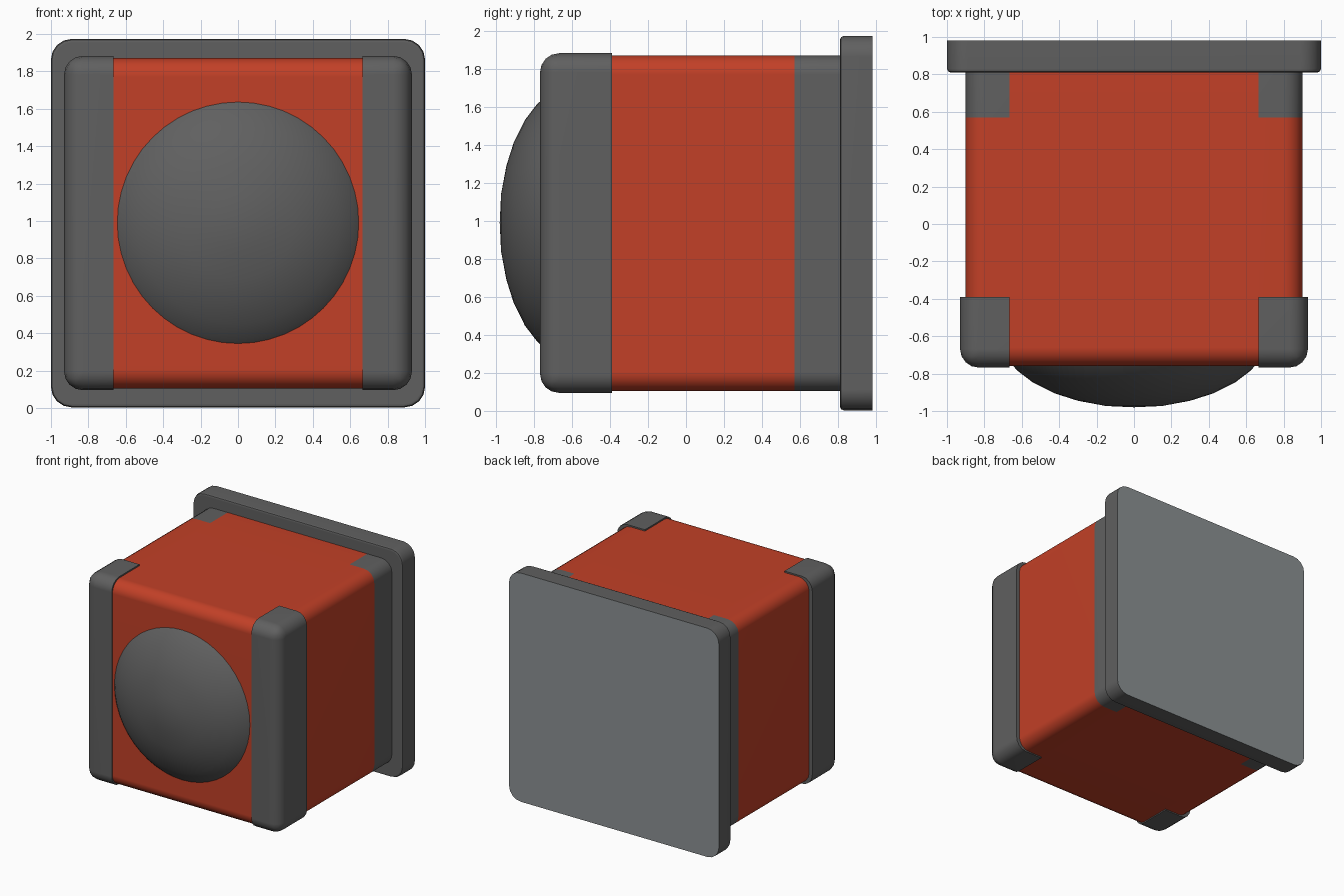
import bpy, bmesh, math
from mathutils import Vector

cube = bpy.data.objects.get("Cube")
if cube:
    bpy.data.objects.remove(cube, do_unlink=True)


def material(name, rgb):
    m = bpy.data.materials.new(name)
    m.use_nodes = True
    m.diffuse_color = (*rgb, 1)
    m.node_tree.nodes["Principled BSDF"].inputs["Base Color"].default_value = (*rgb, 1)
    return m


RED = material("red shell", (0.54, 0.051, 0.020))
DARK = material("dark grey", (0.117, 0.117, 0.117))
PALE = material("pale grey back", (0.26, 0.285, 0.295))


def rounded_box(low, high, radius, edge_rule=lambda e: True):
    """Box between two corners with the chosen edges rounded."""
    bm = bmesh.new()
    low, high = Vector(low), Vector(high)
    bmesh.ops.create_cube(bm, size=1)
    for v in bm.verts:
        v.co = [(a + b) / 2 + c * (b - a) for a, b, c in zip(low, high, v.co)]
    edges = [e for e in bm.edges if edge_rule(e)]
    bmesh.ops.bevel(bm, geom=edges, offset=radius, segments=4, profile=0.5, affect='EDGES')
    return bm


def cut(bm, co, normal, remove=False):
    """Slice along a plane; optionally drop the positive side and cap the hole."""
    res = bmesh.ops.bisect_plane(bm, geom=bm.verts[:] + bm.edges[:] + bm.faces[:],
                                 plane_co=co, plane_no=normal, clear_outer=remove)
    if remove:
        rim = [g for g in res["geom_cut"] if isinstance(g, bmesh.types.BMEdge)]
        bmesh.ops.contextual_create(bm, geom=rim)


def finish(bm, name, mats, rule=None):
    bmesh.ops.recalc_face_normals(bm, faces=bm.faces[:])
    if rule:
        for f in bm.faces:
            f.material_index = rule(f)
    mesh = bpy.data.meshes.new(name)
    bm.to_mesh(mesh)
    bm.free()
    for m in mats:
        mesh.materials.append(m)
    ob = bpy.data.objects.new(name, mesh)
    bpy.context.collection.objects.link(ob)
    bpy.ops.object.select_all(action='DESELECT')
    ob.select_set(True)
    bpy.context.view_layer.objects.active = ob
    bpy.ops.object.shade_smooth_by_angle(angle=math.radians(35))
    ob.modifiers.new("even shading", 'WEIGHTED_NORMAL').keep_sharp = True
    return ob


BAND, FRONT_END, REAR_START = 0.665, -0.39, 0.57

# Red shell with dark bands at its rear corners
bm = rounded_box((-0.9, -0.76, 0.105), (0.9, 0.95, 1.87), 0.1)
for side in (-1, 1):
    cut(bm, (side * BAND, 0, 0), (1, 0, 0))
cut(bm, (0, REAR_START, 0), (0, 1, 0))


def shell_colour(f):
    c = f.calc_center_median()
    return int(abs(c.x) > BAND and c.y > REAR_START)


finish(bm, "shell", [RED, DARK], shell_colour)

# Raised dark brackets wrapping the front corners
for side, label in ((1, "left"), (-1, "right")):
    bm = rounded_box((-0.93, -0.768, 0.095), (0.93, 0.2, 1.882), 0.1)
    cut(bm, (0, FRONT_END, 0), (0, 1, 0), remove=True)
    cut(bm, (side * BAND, 0, 0), (-side, 0, 0), remove=True)
    finish(bm, label + "_front_bracket", [DARK])

# Back plate: round corners, softened front rim, pale rear face
bm = rounded_box((-1, 0.81, 0.003), (1, 0.98, 1.973), 0.11,
                 lambda e: abs(e.verts[0].co.y - e.verts[1].co.y) > 0.1)
rim = [e for e in bm.edges if all(v.co.y < 0.82 for v in e.verts)]
bmesh.ops.bevel(bm, geom=rim, offset=0.02, segments=2, profile=0.5, affect='EDGES')
finish(bm, "back_plate", [DARK, PALE], lambda f: int(f.normal.y > 0.9))

# Domed button turned around the front axis
profile = [(0, -0.98), (0.15, -0.973), (0.3, -0.945), (0.42, -0.907),
           (0.54, -0.848), (0.62, -0.787), (0.655, -0.75)]
bm = bmesh.new()
verts = [bm.verts.new((r, y, 0.99)) for r, y in profile]
edges = [bm.edges.new(pair) for pair in zip(verts, verts[1:])]
bmesh.ops.spin(bm, geom=verts + edges, cent=(0, 0, 0.99), axis=(0, 1, 0),
               angle=math.tau, steps=48)
bmesh.ops.remove_doubles(bm, verts=bm.verts[:], dist=0.0005)
for f in bm.faces:
    f.normal_update()
dome = finish(bm, "front_dome", [DARK])
if sum(p.normal.y * p.area for p in dome.data.polygons) > 0:
    dome.data.flip_normals()
